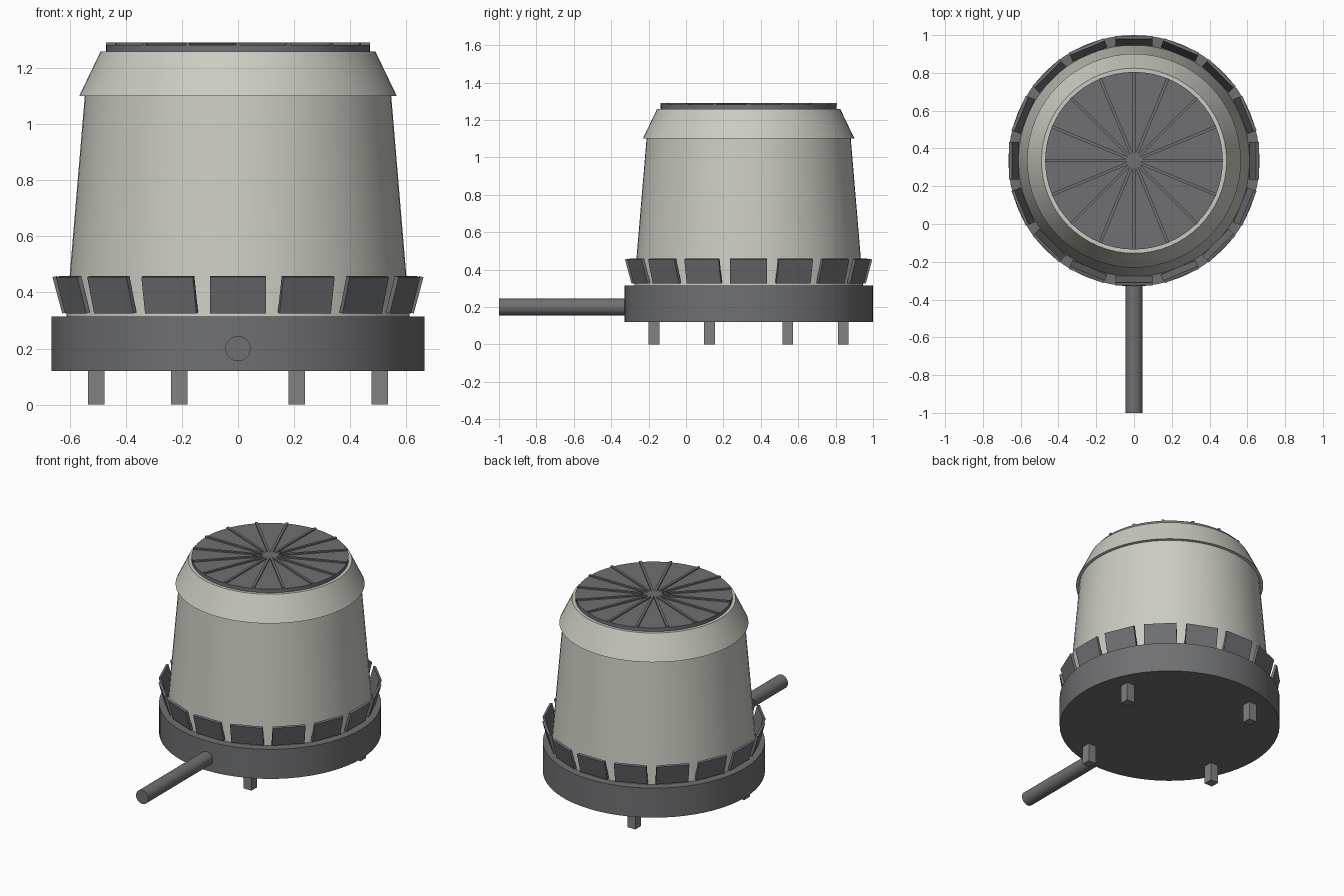
import bpy, math
from mathutils import Matrix, Vector

cube = bpy.data.objects.get("Cube")
if cube:
    bpy.data.objects.remove(cube, do_unlink=True)

CY = 0.335   # centre of the round body along y
SIDES = 64


def material(name, rgb):
    m = bpy.data.materials.new(name)
    m.use_nodes = True
    m.diffuse_color = (*rgb, 1)
    m.node_tree.nodes["Principled BSDF"].inputs["Base Color"].default_value = (*rgb, 1)
    return m


cream = material("warm_grey", (0.60, 0.60, 0.54))
grey = material("dark_grey", (0.16, 0.163, 0.17))
leg_grey = material("mid_grey", (0.22, 0.22, 0.225))


def frustum(name, r_low, r_high, z_low, z_high, mat):
    bpy.ops.mesh.primitive_cone_add(vertices=SIDES, radius1=r_low, radius2=r_high,
                                    depth=z_high - z_low,
                                    location=(0, CY, (z_low + z_high) / 2))
    ob = bpy.context.object
    ob.name = name
    ob.data.materials.append(mat)
    bpy.ops.object.shade_smooth_by_angle(angle=math.radians(30))
    return ob


def box(name, size, matrix, mat):
    bpy.ops.mesh.primitive_cube_add(size=1)
    ob = bpy.context.object
    ob.name = name
    ob.data.transform(Matrix.Diagonal((*size, 1)))
    ob.matrix_world = matrix
    ob.data.materials.append(mat)
    return ob


# Round body stack
frustum("base_ring", 0.665, 0.665, 0.12, 0.315, grey)
frustum("body", 0.612, 0.546, 0.315, 1.1, cream)
frustum("shoulder", 0.566, 0.49, 1.1, 1.258, cream)
frustum("lid", 0.47, 0.47, 1.258, 1.282, grey)

centre = Matrix.Translation((0, CY, 0))
for i in range(16):
    turn = centre @ Matrix.Rotation(i * math.tau / 16, 4, 'Z')
    # Fins leaning outward around the foot of the body
    lean = Matrix.Translation((0.636, 0, 0.392)) @ Matrix.Rotation(math.radians(15), 4, 'Y')
    box("fin", (0.016, 0.198, 0.134), turn @ lean, grey)
    # Raised radial ribs on the lid
    box("lid_rib", (0.471, 0.016, 0.01), turn @ Matrix.Translation((0.2355, 0, 1.285)), grey)

# Four feet
for i in range(4):
    a = math.radians(22.5 + 90 * i)
    spot = Vector((0.547 * math.cos(a), CY + 0.547 * math.sin(a), 0.065))
    box("foot", (0.058, 0.058, 0.13), Matrix.Translation(spot), leg_grey)

# Pipe running out of the front
bpy.ops.mesh.primitive_cylinder_add(vertices=32, radius=0.045, depth=0.72,
                                    location=(0, -0.64, 0.2), rotation=(math.pi / 2, 0, 0))
pipe = bpy.context.object
pipe.name = "pipe"
pipe.data.materials.append(grey)
bpy.ops.object.shade_smooth_by_angle(angle=math.radians(30))
